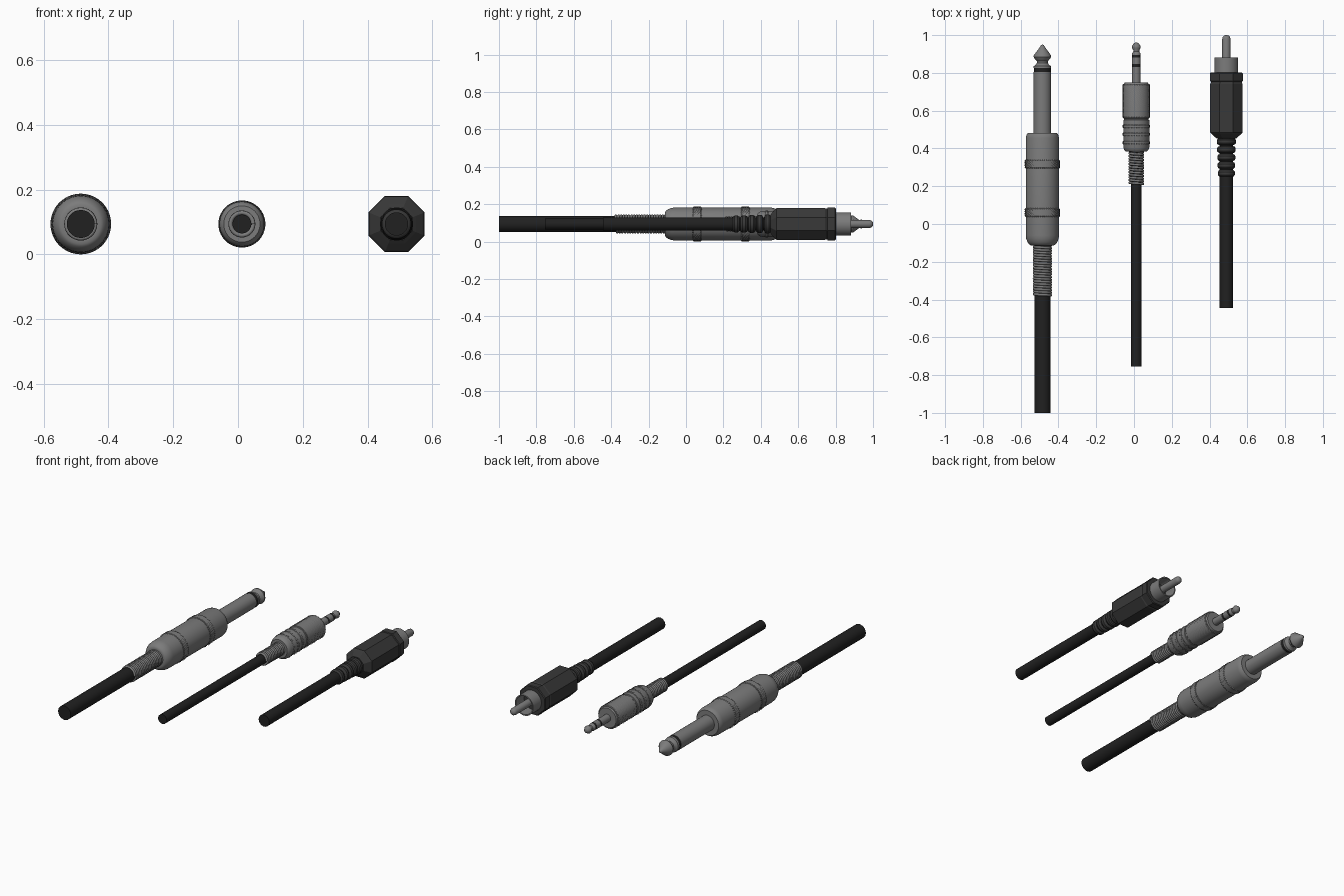
import bpy, bmesh
from math import pi, sin, cos, radians

if "Cube" in bpy.data.objects:
    bpy.data.objects.remove(bpy.data.objects["Cube"])

Z = 0.094                                  # common axis height
JACK, MINI, RCA = -0.485, 0.012, 0.489     # x of each connector


def material(name, v):
    m = bpy.data.materials.new(name)
    m.diffuse_color = (v, v, v, 1)
    m.use_nodes = True
    m.node_tree.nodes["Principled BSDF"].inputs["Base Color"].default_value = m.diffuse_color
    return m


METAL = material("metal", 0.2)
RUBBER = material("black_rubber", 0.015)
PLASTIC = material("dark_plastic", 0.04)


def finish(name, bm, mat, angle):
    bmesh.ops.recalc_face_normals(bm, faces=bm.faces)
    me = bpy.data.meshes.new(name)
    bm.to_mesh(me)
    bm.free()
    me.materials.append(mat)
    if angle:
        me.shade_smooth()
        me.set_sharp_from_angle(angle=radians(angle))
    ob = bpy.data.objects.new(name, me)
    bpy.context.collection.objects.link(ob)
    return ob


def lathe(name, x, profile, mat, segs=40, hollow=False, angle=35):
    """Turn a profile of (y, radius) around the connector axis."""
    bm = bmesh.new()
    off = pi / segs
    rings = [[bm.verts.new((x + r * cos(off + 2 * pi * i / segs), y,
                            Z + r * sin(off + 2 * pi * i / segs)))
              for i in range(segs)] for y, r in profile]
    pairs = list(zip(rings, rings[1:]))
    if hollow:
        pairs.append((rings[-1], rings[0]))
    else:
        bm.faces.new(rings[0])
        bm.faces.new(rings[-1])
    for a, b in pairs:
        for i in range(segs):
            j = (i + 1) % segs
            bm.faces.new((a[i], a[j], b[j], b[i]))
    return finish(name, bm, mat, angle)


def knurl(name, x, y0, y1, r_low, r_high, cols, rows):
    """Band of small raised diamonds."""
    bm = bmesh.new()
    rings = []
    for k in range(rows + 1):
        ring = []
        for i in range(cols):
            r = r_high if (i + k) % 2 and 0 < k < rows else r_low
            a = 2 * pi * i / cols
            ring.append(bm.verts.new((x + r * cos(a), y0 + (y1 - y0) * k / rows,
                                      Z + r * sin(a))))
        rings.append(ring)
    for a, b in zip(rings, rings[1:]):
        for i in range(cols):
            j = (i + 1) % cols
            bm.faces.new((a[i], a[j], b[j], b[i]))
    bm.faces.new(rings[0])
    bm.faces.new(rings[-1])
    return finish(name, bm, METAL, 0)


def spring(name, x, y0, y1, r, wire, turns):
    """Coil strain relief as a bevelled helix."""
    cu = bpy.data.curves.new(name, 'CURVE')
    cu.dimensions = '3D'
    cu.bevel_depth = wire
    cu.bevel_resolution = 2
    cu.use_fill_caps = True
    n = turns * 28
    sp = cu.splines.new('POLY')
    sp.points.add(n)
    for k, p in enumerate(sp.points):
        a = 2 * pi * k / 28
        p.co = (x + r * cos(a), y0 + (y1 - y0) * k / n, Z + r * sin(a), 1)
    cu.materials.append(METAL)
    ob = bpy.data.objects.new(name, cu)
    bpy.context.collection.objects.link(ob)


# Large jack: cable, spring, barrel with knurled bands, sleeve and tip
lathe("jack_cable", JACK, [(-1, 0.043), (-0.09, 0.043)], RUBBER)
spring("jack_spring", JACK, -0.378, -0.10, 0.044, 0.0072, 20)
lathe("jack_barrel", JACK, [(-0.113, 0.052), (-0.113, 0.062), (-0.108, 0.070), (-0.096, 0.079),
                            (-0.078, 0.086), (-0.06, 0.088), (0.455, 0.088), (0.472, 0.084),
                            (0.483, 0.076), (0.483, 0.04)], METAL, 48)
for i, y in enumerate((0.035, 0.292)):
    knurl(f"jack_knurl_{i + 1}", JACK, y, y + 0.05, 0.087, 0.0935, 96, 8)
lathe("jack_sleeve", JACK, [(0.47, 0.047), (0.805, 0.047)], METAL)
lathe("jack_insulator", JACK, [(0.80, 0.045), (0.828, 0.045)], RUBBER)
lathe("jack_tip", JACK, [(0.825, 0.047), (0.836, 0.046), (0.842, 0.036), (0.853, 0.029),
                         (0.863, 0.03), (0.876, 0.042), (0.885, 0.047), (0.893, 0.046),
                         (0.925, 0.022), (0.938, 0.013), (0.946, 0.008), (0.949, 0.002)], METAL)

# Small jack
lathe("mini_cable", MINI, [(-0.755, 0.029), (0.40, 0.029)], RUBBER)
spring("mini_spring", MINI, 0.212, 0.395, 0.035, 0.0068, 13)
lathe("mini_barrel", MINI, [(0.383, 0.03), (0.383, 0.056), (0.39, 0.063), (0.405, 0.069),
                            (0.55, 0.069), (0.552, 0.066), (0.558, 0.066), (0.56, 0.069),
                            (0.735, 0.069), (0.75, 0.060), (0.75, 0.02)], METAL, 48)
knurl("mini_knurl_grip", MINI, 0.56, 0.742, 0.067, 0.0725, 96, 32)
for i, y in enumerate((0.42, 0.463, 0.506)):
    knurl(f"mini_knurl_{i + 1}", MINI, y, y + 0.022, 0.067, 0.0725, 96, 4)
lathe("mini_sleeve", MINI, [(0.74, 0.023), (0.832, 0.023)], METAL, 32)
lathe("mini_ring", MINI, [(0.846, 0.023), (0.882, 0.023)], METAL, 32)
lathe("mini_insulator", MINI, [(0.83, 0.0222), (0.897, 0.0222)], RUBBER, 32)
lathe("mini_tip", MINI, [(0.896, 0.023), (0.904, 0.022), (0.912, 0.016), (0.92, 0.016),
                         (0.932, 0.023), (0.941, 0.023), (0.955, 0.015), (0.96, 0.006)], METAL, 32)

# Phono plug: cable, ribbed relief, octagonal body, hollow shell and pin
lathe("phono_cable", RCA, [(-0.445, 0.036), (0.47, 0.036)], RUBBER)
ribs = [(0.25, 0.034)]
for k in range(5):
    y, r = 0.268 + 0.042 * k, 0.045 + 0.0015 * k
    ribs += [(y - 0.015, r - 0.005), (y - 0.008, r), (y + 0.008, r), (y + 0.015, r - 0.005),
             (y + 0.018, 0.036), (y + 0.024, 0.036)]
lathe("phono_strain_relief", RCA, ribs + [(0.465, 0.036)], PLASTIC)
c = cos(pi / 8)
lathe("phono_body", RCA, [(y, a / c) for y, a in
      ((0.452, 0.050), (0.460, 0.060), (0.478, 0.080), (0.484, 0.0855), (0.742, 0.0855),
       (0.748, 0.082), (0.754, 0.082), (0.757, 0.087), (0.797, 0.087), (0.802, 0.083),
       (0.802, 0.03))], PLASTIC, 8, angle=0)
lathe("phono_shell", RCA, [(0.79, 0.063), (0.881, 0.063), (0.881, 0.056), (0.79, 0.056)],
      METAL, hollow=True)
lathe("phono_pin", RCA, [(0.79, 0.022), (0.98, 0.022), (0.991, 0.019), (0.998, 0.012),
                         (1.0, 0.004)], METAL, 32)
